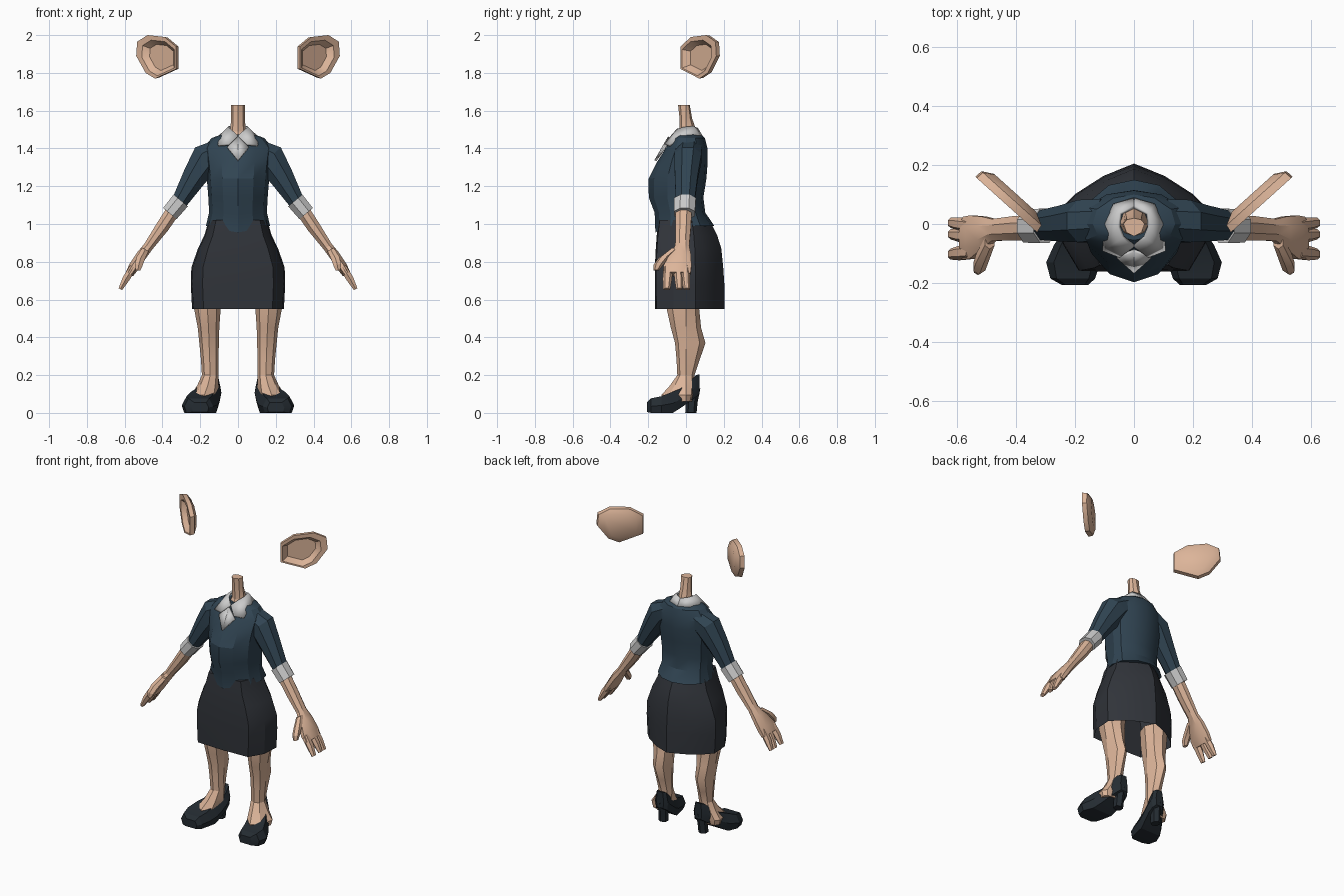
import bpy, bmesh, math
from mathutils import Vector


def material(name, col):
    m = bpy.data.materials.new(name)
    m.diffuse_color = (*col, 1)
    return m


SKIN = material("skin", (0.72, 0.46, 0.32))
NAVY = material("navy_cloth", (0.03, 0.058, 0.085))
DARK = material("charcoal_cloth", (0.03, 0.034, 0.042))
LEATHER = material("dark_leather", (0.018, 0.025, 0.032))


def finish(name, bm, mat=None, mirror=False, thick=0, angle=25):
    bmesh.ops.recalc_face_normals(bm, faces=bm.faces)
    me = bpy.data.meshes.new(name)
    bm.to_mesh(me)
    bm.free()
    ob = bpy.data.objects.new(name, me)
    bpy.context.collection.objects.link(ob)
    if mat:
        me.materials.append(mat)
    if thick:
        s = ob.modifiers.new("thickness", 'SOLIDIFY')
        s.thickness, s.offset = thick, 0
    if mirror:
        ob.modifiers.new("mirror", 'MIRROR')
    bpy.ops.object.select_all(action='DESELECT')
    ob.select_set(True)
    bpy.context.view_layer.objects.active = ob
    bpy.ops.object.shade_smooth_by_angle(angle=math.radians(angle))
    return ob


def loft(name, rings, mat=None, mirror=False, cap0=True, cap1=True, **kw):
    bm = bmesh.new()
    rows = [[bm.verts.new(p) for p in r] for r in rings]
    n = len(rows[0])
    for a, b in zip(rows, rows[1:]):
        for i in range(n):
            j = (i + 1) % n
            bm.faces.new((a[i], a[j], b[j], b[i]))
    if cap0:
        bm.faces.new(rows[0])
    if cap1:
        bm.faces.new(rows[-1])
    return finish(name, bm, mat, mirror, **kw)


def stack(half, levels):
    """Horizontal rings from a half section; level = (cx, hx, y_front, y_back, z)."""
    full = half + [(-x, y) for x, y in half[-2:0:-1]]
    return [[Vector((cx + x * hx, -y * yf if y < 0 else y * yb, z)) for x, y in full]
            for cx, hx, yf, yb, z in levels]


def tube(name, path, mat=None, n=6, **kw):
    """Tube along path; point = (x, y, z, half width across, half width in y)."""
    pts = [Vector(p[:3]) for p in path]
    rings = []
    for i, p in enumerate(path):
        t = pts[min(i + 1, len(pts) - 1)] - pts[max(i - 1, 0)]
        side = Vector((-t.z, 0, t.x)).normalized()
        rings.append([pts[i] + side * p[3] * math.cos(a) + Vector((0, p[4] * math.sin(a), 0))
                      for a in [2 * math.pi * (k + 0.5) / n for k in range(n)]])
    return loft(name, rings, mat, True, **kw)


OCT = [(0, -1), (0.7, -0.7), (1, 0), (0.7, 0.7), (0, 1)]
TORSO = [(0, -1), (0.5, -0.86), (0.88, -0.5), (1, 0), (0.9, 0.5), (0.5, 0.88), (0, 1)]
HIPS = [(0, -1), (0.75, -0.96), (0.97, -0.4), (1, 0.25), (0.8, 0.5), (0.42, 0.8), (0, 1)]

# skirt, open at the hem
loft("skirt", stack(HIPS, [
    (0, 0.243, -0.163, 0.205, 0.55), (0, 0.25, -0.165, 0.203, 0.68), (0, 0.247, -0.165, 0.197, 0.77),
    (0, 0.212, -0.16, 0.187, 0.87), (0, 0.178, -0.155, 0.165, 0.94), (0, 0.155, -0.145, 0.125, 1.02)]),
    DARK, cap0=False)

# jacket body, hem dipping at the front
body = stack(TORSO, [
    (0, 0.17, -0.162, 0.15, 0.99), (0, 0.153, -0.166, 0.102, 1.06), (0, 0.157, -0.197, 0.092, 1.14),
    (0, 0.165, -0.198, 0.108, 1.24), (0, 0.175, -0.152, 0.115, 1.33), (0, 0.185, -0.108, 0.114, 1.40),
    (0, 0.14, -0.075, 0.1, 1.455), (0, 0.085, -0.055, 0.08, 1.475)])
body[0][0].z -= 0.035
for k in (1, -1):
    body[0][k].z -= 0.02
loft("jacket", body, NAVY)

# neck
loft("neck", stack(OCT, [
    (0, 0.065, -0.06, 0.07, 1.44), (0, 0.042, -0.033, 0.056, 1.49),
    (0, 0.036, -0.034, 0.032, 1.56), (0, 0.036, -0.042, 0.02, 1.63)]), SKIN)

# collar with lapels and shirt front
bm = bmesh.new()
inner = [(0, .058, 1.505), (.045, .035, 1.515), (.05, -.01, 1.51), (.036, -.045, 1.50), (0, -.075, 1.465)]
outer = [(0, .085, 1.462), (.068, .065, 1.468), (.096, 0, 1.465), (.105, -.088, 1.415), (.048, -.11, 1.42)]
vi, vo = [[bm.verts.new(p) for p in row] for row in (inner, outer)]
for i in range(4):
    bm.faces.new((vi[i], vi[i + 1], vo[i + 1], vo[i]))
tip = [bm.verts.new(p) for p in [(0, -.09, 1.46), (.057, -.112, 1.405), (0, -.162, 1.335)]]
bm.faces.new(tip)
finish("collar", bm, None, True, 0.012)

# sleeves and cuffs
tube("sleeve", [(.10, .015, 1.395, .06, .075), (.165, .01, 1.35, .09, .078), (.23, .002, 1.25, .07, .066),
                (.32, -.005, 1.10, .043, .052)], NAVY, n=8)
tube("cuff", [(.303, -.006, 1.125, .053, .063), (.361, -.008, 1.055, .05, .06)], n=8)

# forearm and palm
tube("forearm_and_palm", [
    (.34, -.012, 1.075, .04, .046), (.40, -.015, .985, .038, .045), (.475, -.02, .88, .028, .04),
    (.51, -.03, .835, .03, .06), (.55, -.045, .775, .03, .08), (.575, -.048, .735, .024, .078)], SKIN, n=8)

# fingers and thumb
for name, y0, y1, w in (("index_finger", -.095, -.102, .025), ("middle_finger", -.042, -.035, .023),
                        ("outer_finger", -.005, .004, .023)):
    tube(name, [(.555, y0, .77, .022, w), (.593, (y0 + y1) / 2, .71, .022, w),
                (.623, y1, .655, .012, w * .75)], SKIN)
tube("thumb", [(.49, -.06, .865, .022, .025), (.515, -.115, .82, .026, .03),
               (.525, -.145, .785, .024, .026), (.53, -.158, .755, .015, .015)], SKIN)

# legs and feet
loft("leg", stack(OCT, [
    (.16, .078, -.10, .08, .66), (.162, .07, -.102, .07, .55), (.156, .057, -.08, .08, .45),
    (.153, .052, -.058, .103, .37), (.15, .046, -.05, .072, .28), (.147, .044, -.046, .045, .2),
    (.16, .056, -.085, .045, .145), (.178, .072, -.13, .04, .095), (.18, .06, -.13, .03, .06)]), SKIN, True)

# pumps: sections from toe to heel (y, cx, half width, z bottom, z top)
rings = []
for y, cx, w, z0, z1 in [(-.207, .2, .045, .005, .055), (-.185, .208, .076, 0, .077), (-.13, .206, .092, 0, .088),
                         (-.07, .187, .084, 0, .112), (-.03, .17, .074, .025, .128), (.02, .15, .062, .06, .165),
                         (.053, .14, .047, .085, .2), (.072, .138, .026, .1, .205)]:
    zm = z0 + 0.45 * (z1 - z0)
    rings.append([Vector((cx + s * w, y, z)) for s, z in
                  [(-.85, z0), (.85, z0), (1, zm), (.72, z1), (-.72, z1), (-1, zm)]])
loft("shoe", rings, LEATHER, True)
tube("shoe_heel", [(.14, .036, .13, .04, .04), (.142, .03, .06, .03, .032), (.145, .026, 0, .03, .03)], LEATHER)

# ears: slanted cups with a hollow front
outline = [(.325, 1.94), (.385, 1.99), (.475, 2.0), (.53, 1.965), (.535, 1.89),
           (.485, 1.80), (.435, 1.77), (.325, 1.82)]
nrm = Vector((.65, -.76, 0))
rim = [Vector((x, (x - .34) * .9 - .015, z)) for x, z in outline]
mid = sum(rim, Vector()) / len(rim)
back = [mid + (p - mid) * .97 - nrm * .028 for p in rim]
dome = [mid + (p - mid) * .68 - nrm * .05 for p in rim]
lip = [mid + (p - mid) * .82 + Vector((-.012, -.01, -.008)) for p in rim]
cup = [mid + (p - mid) * .6 - nrm * .03 + Vector((-.012, -.01, -.008)) for p in rim]
shift = Vector((.004, 0, 0))
loft("ear", [[p + shift for p in r] for r in (dome, back, rim, lip, cup)], SKIN, True, angle=35)
